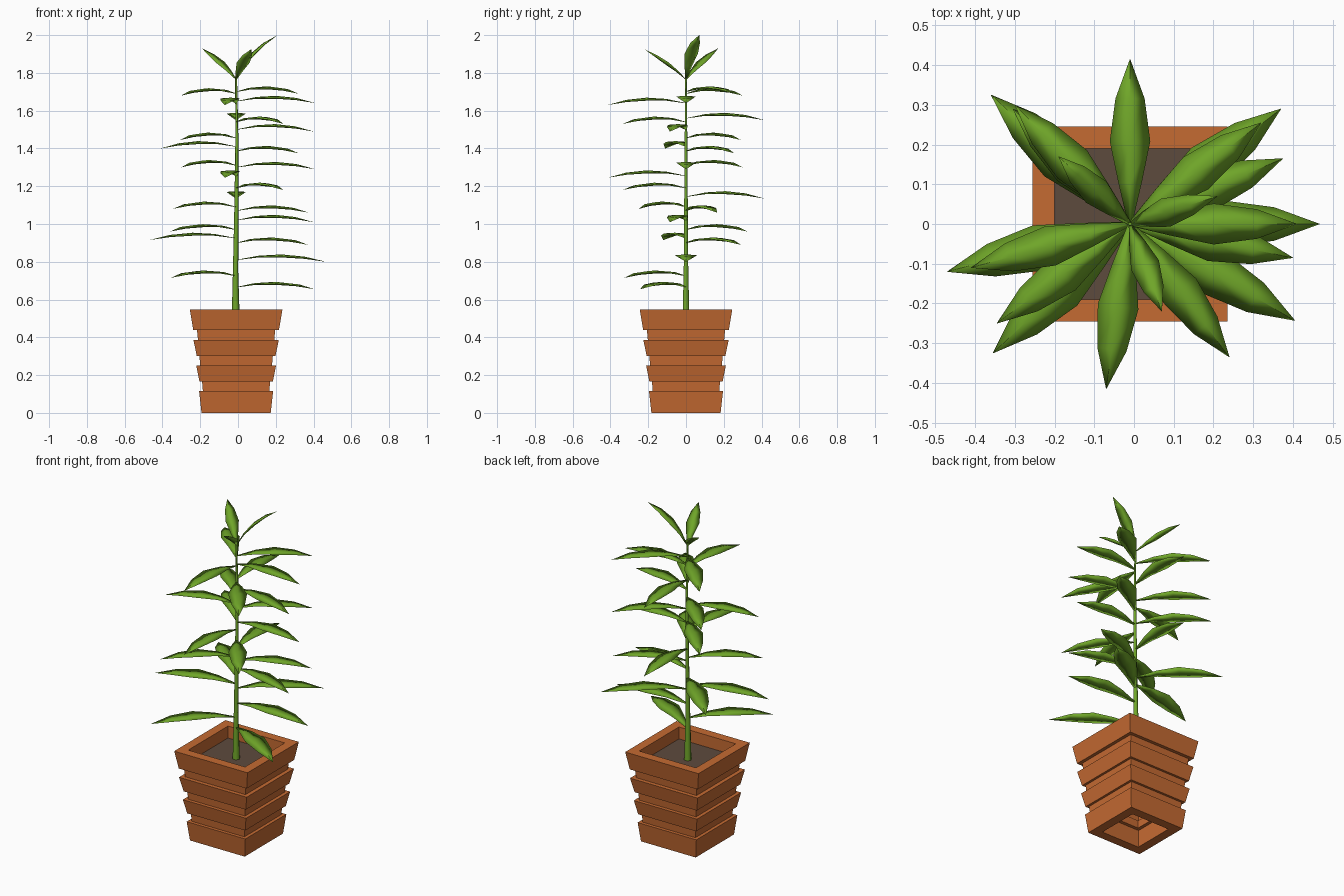
import bpy, math
from mathutils import Vector

if "Cube" in bpy.data.objects:
    bpy.data.objects.remove(bpy.data.objects["Cube"])

CX = -0.01  # pot and stem axis


def material(name, col):
    m = bpy.data.materials.new(name)
    m.diffuse_color = (*col, 1)
    m.use_nodes = True
    m.node_tree.nodes["Principled BSDF"].inputs["Base Color"].default_value = m.diffuse_color
    return m


TERRACOTTA = material("terracotta", (0.56, 0.145, 0.032))
SOIL = material("soil", (0.11, 0.07, 0.047))
GREEN = material("leaf_green", (0.16, 0.38, 0.022))


def add(name, verts, faces, mat, smooth=None):
    me = bpy.data.meshes.new(name)
    me.from_pydata(verts, [], faces)
    me.materials.append(mat)
    ob = bpy.data.objects.new(name, me)
    bpy.context.collection.objects.link(ob)
    if smooth:
        bpy.ops.object.select_all(action='DESELECT')
        ob.select_set(True)
        bpy.context.view_layer.objects.active = ob
        bpy.ops.object.shade_smooth_by_angle(angle=math.radians(smooth))
    return ob


def skin(rings, closed):
    """Join rings of points with quads; either loop back or cap the ends."""
    n, k = len(rings[0]), len(rings)
    faces = []
    for i in range(k if closed else k - 1):
        a, b = i * n, (i + 1) % k * n
        faces += [(a + j, a + (j + 1) % n, b + (j + 1) % n, b + j) for j in range(n)]
    if not closed:
        faces += [tuple(range(n))[::-1], tuple(range((k - 1) * n, k * n))]
    return [p for r in rings for p in r], faces


def square(h, z):
    return [(CX + sx * h, sy * h, z) for sx, sy in ((-1, -1), (1, -1), (1, 1), (-1, 1))]


# Pot: stepped square profile (half width, z), open underneath
outer = [(.183, 0), (.196, .115), (.176, .115), (.18, .165), (.194, .165), (.211, .25),
         (.19, .25), (.194, .3), (.208, .3), (.226, .387), (.202, .387), (.207, .44),
         (.227, .44), (.245, .547)]
inner = [(h - .055, z) for h, z in outer[:-2]] + [(.19, .44), (.19, .547)]
v, f = skin([square(h, z) for h, z in outer + inner[::-1]], True)
add("pot", v, f, TERRACOTTA)

# Soil
v, f = skin([square(.19, .455), square(.19, .475)], False)
add("soil", v, f, SOIL)

# Stem: six-sided taper
rings = []
for x, r, z in ((-.012, .022, .47), (-.013, .014, .75), (-.008, .011, 1.1),
                (-.006, .008, 1.45), (-.01, .005, 1.78)):
    rings.append([(x + r * math.cos(a * math.pi / 3), r * math.sin(a * math.pi / 3), z)
                  for a in range(6)])
v, f = skin(rings, False)
add("stem", v, f, GREEN, 70)


def leaf(name, base, tip, arch, half):
    """Thin arched blade with a lens-shaped section."""
    base, tip = Vector(base), Vector(tip)
    d = tip - base
    side = Vector((-d.y, d.x, 0)).normalized()
    up = d.cross(side).normalized()
    rings = []
    for t, w in ((0, .1), (.25, .58), (.5, 1), (.76, .72), (1, .01)):
        c = base + d * t + up * arch * 4 * t * (1 - t)
        s = side * half * w
        rings.append([c - s, c - up * .012 * w, c + s, c + up * .004 * w])
    v, f = skin(rings, False)
    add(name, v, f, GREEN, 180)


# Stem leaves: tip x, tip y, tip z
tips = [(.32, .255, 1.69), (-.30, .30, 1.68), (.41, 0, 1.64), (-.07, -.415, 1.63),
        (-.01, .415, 1.55), (.24, -.335, 1.53), (.40, -.085, 1.49), (-.305, .29, 1.445),
        (-.41, -.11, 1.40), (.32, .255, 1.375), (-.30, .30, 1.3), (.41, 0, 1.29),
        (-.07, -.415, 1.245), (.24, -.335, 1.18), (-.01, .415, 1.135), (-.345, -.25, 1.08),
        (.375, .165, 1.06), (.40, -.085, 1.01), (-.36, .325, .96), (-.47, -.12, .915),
        (.37, .29, .89), (.467, 0, .80), (-.355, -.325, .715), (.405, -.243, .655)]
for i, (x, y, z) in enumerate(tips):
    length = math.hypot(x - CX, y)
    leaf(f"leaf_{i + 1:02d}", (-.01, 0, z + .01), (x, y, z), .03, .123 * length)

# Crown leaves pointing upward
for i, (tip, arch) in enumerate((((.21, .07, 2.0), .03), ((-.19, .17, 1.93), .012),
                                 ((.07, -.22, 1.925), .012))):
    leaf(f"crown_leaf_{i + 1}", (-.01, 0, 1.765), tip, arch, .037)
